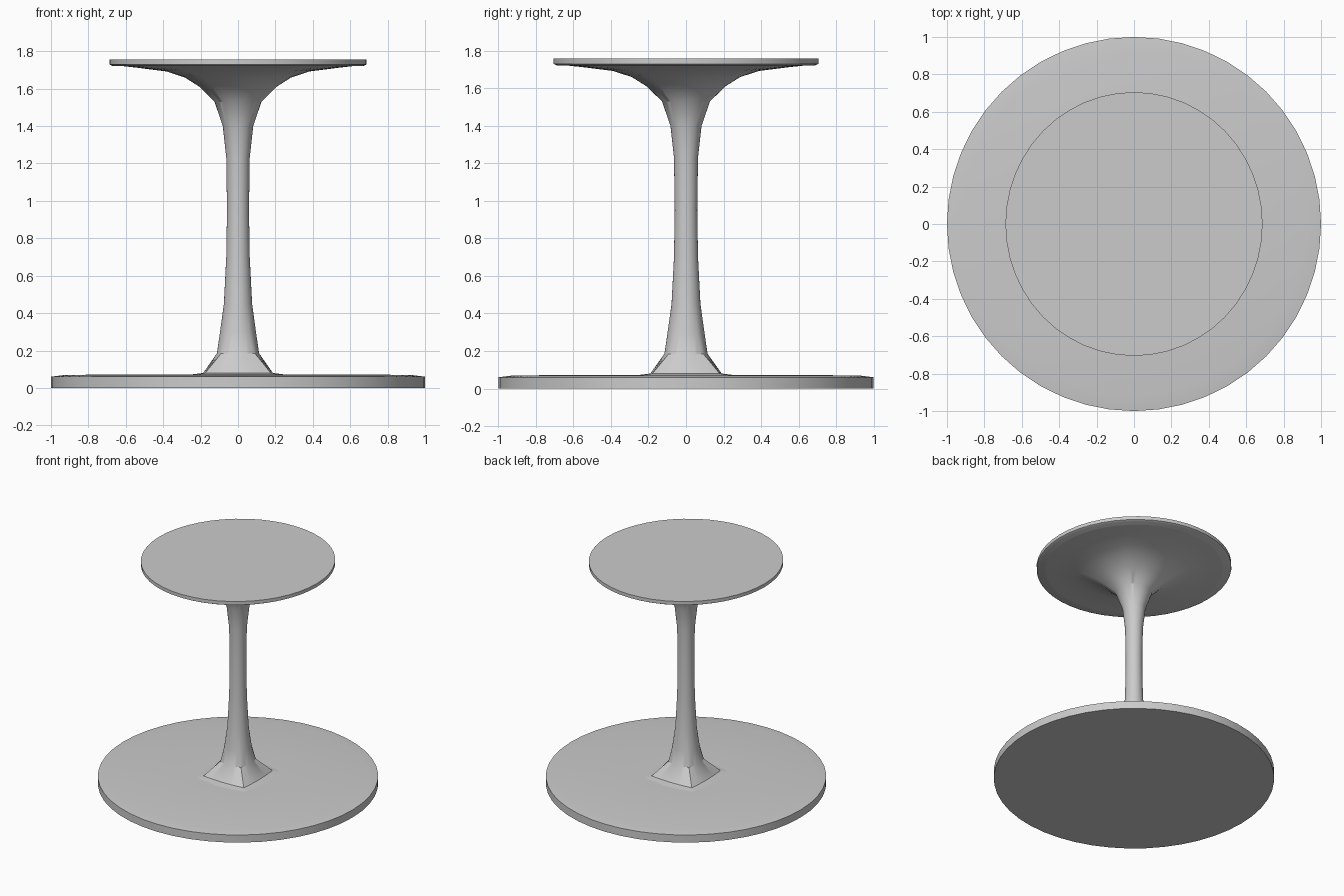
import bpy, bmesh
from math import cos, sin, pi, radians

if "Cube" in bpy.data.objects:
    bpy.data.objects.remove(bpy.data.objects["Cube"])

SEGMENTS = 48


def loft(name, rings, x_scale=1.0):
    """Stack rings of (half width, height, squareness) and cap both ends."""
    bm = bmesh.new()
    loops = []
    for r, z, square in rings:
        loop = []
        for i in range(SEGMENTS):
            c, s = cos(2 * pi * i / SEGMENTS), sin(2 * pi * i / SEGMENTS)
            k = r * (1 + square * (1 / max(abs(c), abs(s)) - 1))
            loop.append(bm.verts.new((k * c * x_scale, k * s, z)))
        loops.append(loop)
    for low, high in zip(loops, loops[1:]):
        for i in range(SEGMENTS):
            j = (i + 1) % SEGMENTS
            bm.faces.new((low[i], low[j], high[j], high[i]))
    bm.faces.new(loops[0][::-1])
    bm.faces.new(loops[-1])
    mesh = bpy.data.meshes.new(name)
    bm.to_mesh(mesh)
    bm.free()
    obj = bpy.data.objects.new(name, mesh)
    bpy.context.collection.objects.link(obj)
    bpy.ops.object.select_all(action='DESELECT')
    obj.select_set(True)
    bpy.context.view_layer.objects.active = obj
    bpy.ops.object.shade_smooth_by_angle(angle=radians(30))
    return obj


# Wide floor disc with a gently sloping rim
loft("base_disc", [(1.0, 0.0, 0), (1.0, 0.06, 0), (0.92, 0.07, 0), (0.3, 0.073, 0)])

# Slender column with a squarish foot, flaring out under the top
loft("column", [
    (0.27, 0.07, 0.5), (0.19, 0.08, 0.8), (0.115, 0.185, 0.3),
    (0.098, 0.3, 0), (0.077, 0.45, 0), (0.064, 0.7, 0),
    (0.06, 0.95, 0), (0.064, 1.23, 0), (0.083, 1.4, 0),
    (0.128, 1.53, 0.1), (0.21, 1.61, 0.3), (0.29, 1.66, 0.3),
    (0.39, 1.692, 0.2), (0.55, 1.712, 0), (0.66, 1.724, 0),
], 0.98)

# Thin, slightly oval top
loft("table_top", [(0.69, 1.722, 0), (0.705, 1.73, 0), (0.705, 1.757, 0)], 0.975)
